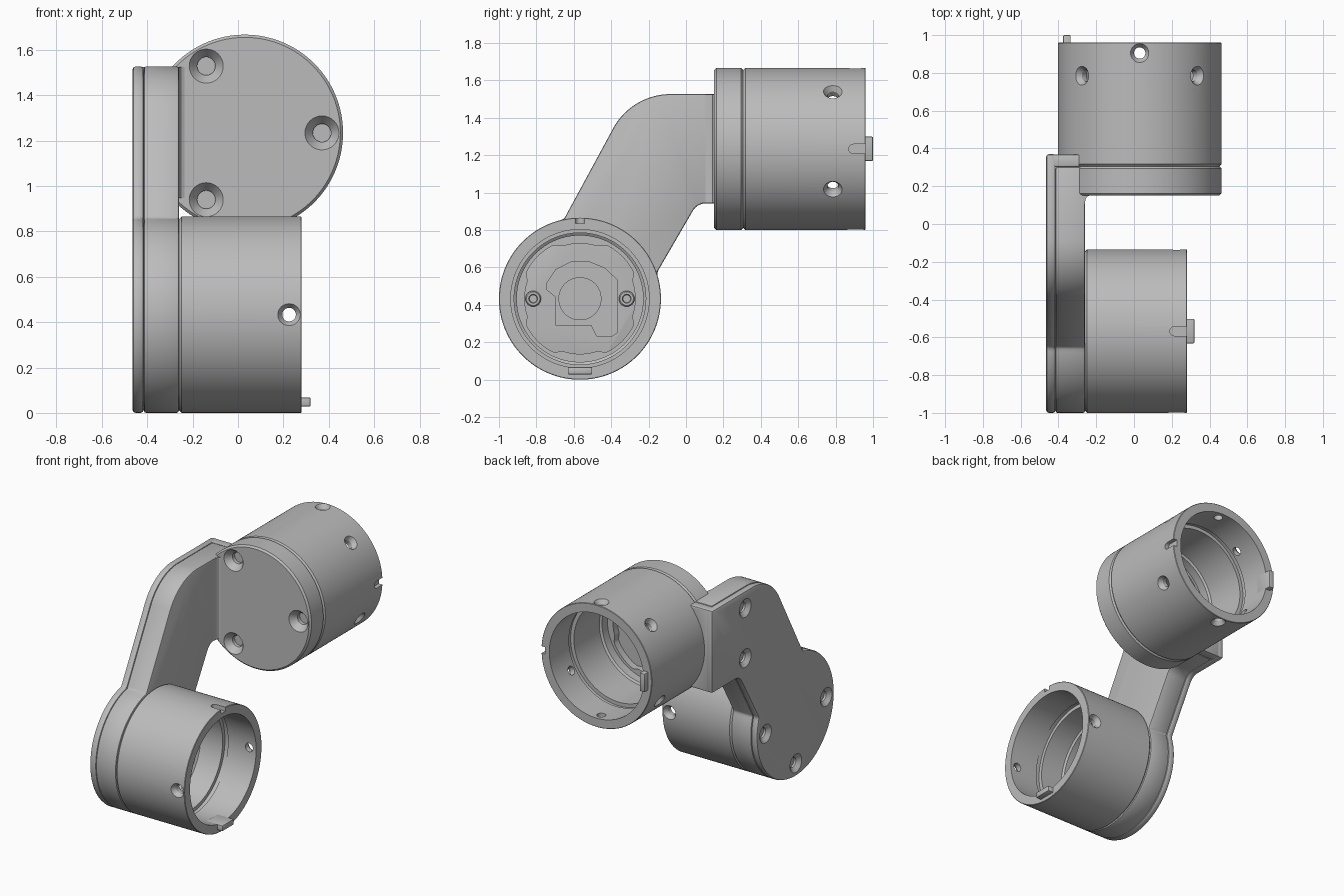
import bpy, bmesh, math
from mathutils import Matrix, Vector

if "Cube" in bpy.data.objects:
    bpy.data.objects.remove(bpy.data.objects["Cube"])

grey = bpy.data.materials.new("machined grey")
grey.use_nodes = True
grey.diffuse_color = (0.5, 0.5, 0.5, 1)
grey.node_tree.nodes["Principled BSDF"].inputs["Base Color"].default_value = (0.5, 0.5, 0.5, 1)

R = 0.433            # joint radius
FACE_X = -0.26       # inner face of the arm
SEAM_X = -0.415      # seam between arm and cover
BACK_X = -0.465      # outer face of the cover
TOP, LOW = 1.527, 0.943


def frame(loc, z, x):
    """Matrix with the given origin, z axis and x axis."""
    z, x = Vector(z).normalized(), Vector(x).normalized()
    m = Matrix((x, z.cross(x), z)).transposed().to_4x4()
    m.translation = Vector(loc)
    return m


def lathe(bm, profile, m, steps=96):
    """Solid of revolution; profile is (radius, height) from axis to axis."""
    part = bmesh.new()
    vs = [part.verts.new((r, 0, h)) for r, h in profile]
    es = [part.edges.new(p) for p in zip(vs, vs[1:])]
    bmesh.ops.spin(part, geom=vs + es, cent=(0, 0, 0), axis=(0, 0, 1),
                   angle=math.tau, steps=steps, use_merge=False)
    bmesh.ops.remove_doubles(part, verts=part.verts, dist=1e-5)
    merge(bm, part, m)


def prism(bm, outline, h0, h1, m):
    part = bmesh.new()
    f = part.faces.new([part.verts.new((a, b, h0)) for a, b in outline])
    out = bmesh.ops.extrude_face_region(part, geom=[f])["geom"]
    up = [v for v in out if isinstance(v, bmesh.types.BMVert)]
    bmesh.ops.translate(part, verts=up, vec=(0, 0, h1 - h0))
    merge(bm, part, m)


def merge(bm, part, m):
    bmesh.ops.recalc_face_normals(part, faces=part.faces)
    part.transform(m)
    tmp = bpy.data.meshes.new("tmp")
    part.to_mesh(tmp)
    part.free()
    bm.from_mesh(tmp)
    bpy.data.meshes.remove(tmp)


def make(name, bm, bevel=0, cutter=None):
    """Turn bm into an object, bevel it, subtract the cutter, shade it."""
    mesh = bpy.data.meshes.new(name)
    bm.to_mesh(mesh)
    bm.free()
    mesh.materials.append(grey)
    ob = bpy.data.objects.new(name, mesh)
    bpy.context.collection.objects.link(ob)
    if bevel:
        b = ob.modifiers.new("bevel", "BEVEL")
        b.width, b.segments, b.limit_method = bevel, 2, "ANGLE"
        b.angle_limit = math.radians(40)
    if cutter:
        tool = make(name + "_cutter", cutter)
        tool.hide_render = True
        c = ob.modifiers.new("cut", "BOOLEAN")
        c.object, c.operation, c.solver = tool, "DIFFERENCE", "EXACT"
    if bevel or cutter:
        deps = bpy.context.evaluated_depsgraph_get()
        done = bpy.data.meshes.new_from_object(ob.evaluated_get(deps))
        ob.modifiers.clear()
        ob.data = done
    if cutter:
        bpy.data.objects.remove(tool)
    bpy.ops.object.select_all(action="DESELECT")
    ob.select_set(True)
    bpy.context.view_layer.objects.active = ob
    bpy.ops.object.shade_smooth_by_angle(angle=math.radians(30))
    return ob


def arc(cx, cy, r, a0, a1, n):
    steps = [math.radians(a0 + (a1 - a0) * i / n) for i in range(n + 1)]
    return [(cx + r * math.cos(a), cy + r * math.sin(a)) for a in steps]


def sink(bm, m, wide, narrow, cone, depth):
    """Countersunk hole cutter; z of m points out of the surface."""
    lathe(bm, [(0, -depth), (narrow, -depth), (narrow, -cone), (wide, 0),
               (wide, 0.03), (0, 0.03)], m, 32)


def box(a0, a1, b0, b1):
    return [(a0, b0), (a1, b0), (a1, b1), (a0, b1)]


# Frames of the two joints, and one whose outline plane is the arm's side
lower = frame((FACE_X, -0.567, R), (1, 0, 0), (0, 0, 1))
upper = frame((0.03, 0.305, 1.234), (0, 1, 0), (1, 0, 0))
side = frame((0, 0, 0), (1, 0, 0), (0, 1, 0))
flat = Matrix.Identity(4)

# Cable opening in each joint floor
opening = [(-0.18, -0.05), (-0.18, -0.08), (-0.13, -0.155), (-0.04, -0.2), (0.04, -0.2),
           (0.13, -0.165), (0.2, -0.1), (0.2, 0.18), (0.17, 0.2), (0.09, 0.2),
           (0.06, 0.14), (-0.13, 0.14), (-0.13, -0.01)]
opening = [(-b, -a) for a, b in opening]


def lobed(n=144):
    pts = []
    for i in range(n):
        a = math.tau * i / n
        r = 0.307 + 0.012 * max(-1, min(1, 4 * math.cos(4 * a + math.pi)))
        pts.append((r * math.cos(a), r * math.sin(a)))
    return pts


def cup(name, m, h, holes):
    """Open socket with stepped bore, rim slot, radial holes and a rim key."""
    body, cut = bmesh.new(), bmesh.new()
    lathe(body, [(0, 0), (R - 0.012, 0), (R, 0.012), (R, h - 0.003), (R - 0.003, h),
                 (0.37, h), (0.37, h - 0.22), (0.378, h - 0.22), (0.378, h - 0.25),
                 (0.352, h - 0.25), (0.352, 0.12), (0.338, 0.11), (0.338, 0.05),
                 (0, 0.05)], m, 128)
    prism(cut, lobed(), -0.02, 0.1, m)
    for angle, drop in holes:
        a = math.radians(angle)
        d = Vector((math.cos(a), math.sin(a), 0))
        sink(cut, m @ frame(d * R + Vector((0, 0, h - drop)), d, (0, 0, 1)),
             0.05, 0.03, 0.03, 0.1)
    slot = arc(h - 0.065, 0, 0.025, 90, 270, 10) + [(h + 0.02, -0.025), (h + 0.02, 0.025)]
    prism(cut, slot, 0.403, 0.46, m @ frame((0, 0, 0), (1, 0, 0), (0, 0, 1)))
    make(name + "_cup", body, cutter=cut)
    key = bmesh.new()
    prism(key, box(-0.405, -0.365, -0.065, 0.065), h - 0.09, h + 0.04, m)
    make(name + "_key", key, 0.006)
    # Screws and round boss on the floor
    for i, s in enumerate((-1, 1)):
        bm = bmesh.new()
        lathe(bm, [(0, 0.008), (0.02, 0.008), (0.024, 0.024), (0.036, 0.024), (0.042, 0.018),
                   (0.042, -0.01), (0, -0.01)], m @ Matrix.Translation((0, s * 0.25, 0)), 32)
        make(f"{name}_floor_screw_{i + 1}", bm)
    bm = bmesh.new()
    lathe(bm, [(0, -0.04), (0.115, -0.04), (0.115, -0.11), (0, -0.11)], m, 64)
    make(name + "_boss", bm)


cup("lower", lower, 0.54, [(90, 0.055), (270, 0.055)])
cup("upper", upper, 0.655, [(90, 0.055), (270, 0.055), (-45, 0.175), (-135, 0.175),
                            (30, 0.175), (150, 0.175)])


def arm_outline(end):
    """Round lower end, sloping neck with filleted bends, straight upper end."""
    return (arc(-0.567, R, R, 101.5, 378.5, 80)
            + arc(0.106, LOW - 0.08, 0.08, 150, 90, 8)
            + [(end, LOW), (end, TOP)]
            + arc(-0.082, TOP - 0.35, 0.35, 90, 150, 20))


# Arm body with the lower cable opening
bm, cut = bmesh.new(), bmesh.new()
prism(bm, arm_outline(0.303), SEAM_X, FACE_X, side)
prism(cut, opening, -0.1, 0.03, lower)
make("arm", bm, 0.01, cut)

# Elbow fillet joining the arm to the upper cap
bm = bmesh.new()
prism(bm, [(-0.3, 0.1), (FACE_X, 0.105), (-0.257, 0.13), (-0.25, 0.143), (-0.235, 0.151),
           (-0.235, 0.3), (-0.3, 0.3)], LOW + 0.003, TOP - 0.003, flat)
make("elbow", bm)

# Round upper cap with three countersunk holes
bm, cut = bmesh.new(), bmesh.new()
lathe(bm, [(0, -0.155), (R - 0.012, -0.155), (R, -0.143), (R, -0.01), (R - 0.01, 0), (0, 0)],
      upper, 128)
prism(cut, opening, -0.11, 0.03, upper)
for a in (0, 120, 240):
    a = math.radians(a)
    p = upper @ Vector((0.34 * math.cos(a), 0.34 * math.sin(a), -0.155))
    sink(cut, frame(p, (0, -1, 0), (1, 0, 0)), 0.075, 0.04, 0.045, 0.07)
make("upper_cap", bm, cutter=cut)

# Outer cover plate with five countersunk holes
bm, cut = bmesh.new(), bmesh.new()
prism(bm, arm_outline(0.37), BACK_X, SEAM_X, side)
for y, z in ((-0.907, R), (-0.227, R), (-0.567, 0.093), (0, 1.41), (0, 1.055)):
    sink(cut, frame((BACK_X, y, z), (-1, 0, 0), (0, 1, 0)), 0.065, 0.035, 0.025, 0.04)
make("cover_plate", bm, 0.014, cut)

# Cover end wall, scooped to fit around the upper cup
bm, cut = bmesh.new(), bmesh.new()
prism(bm, box(-0.44, -0.27, 0.303, 0.368), LOW + 0.002, TOP - 0.002, flat)
lathe(cut, [(0, -0.1), (R, -0.1), (R, 0.2), (0, 0.2)], upper, 128)
make("cover_end", bm, 0.008, cut)
